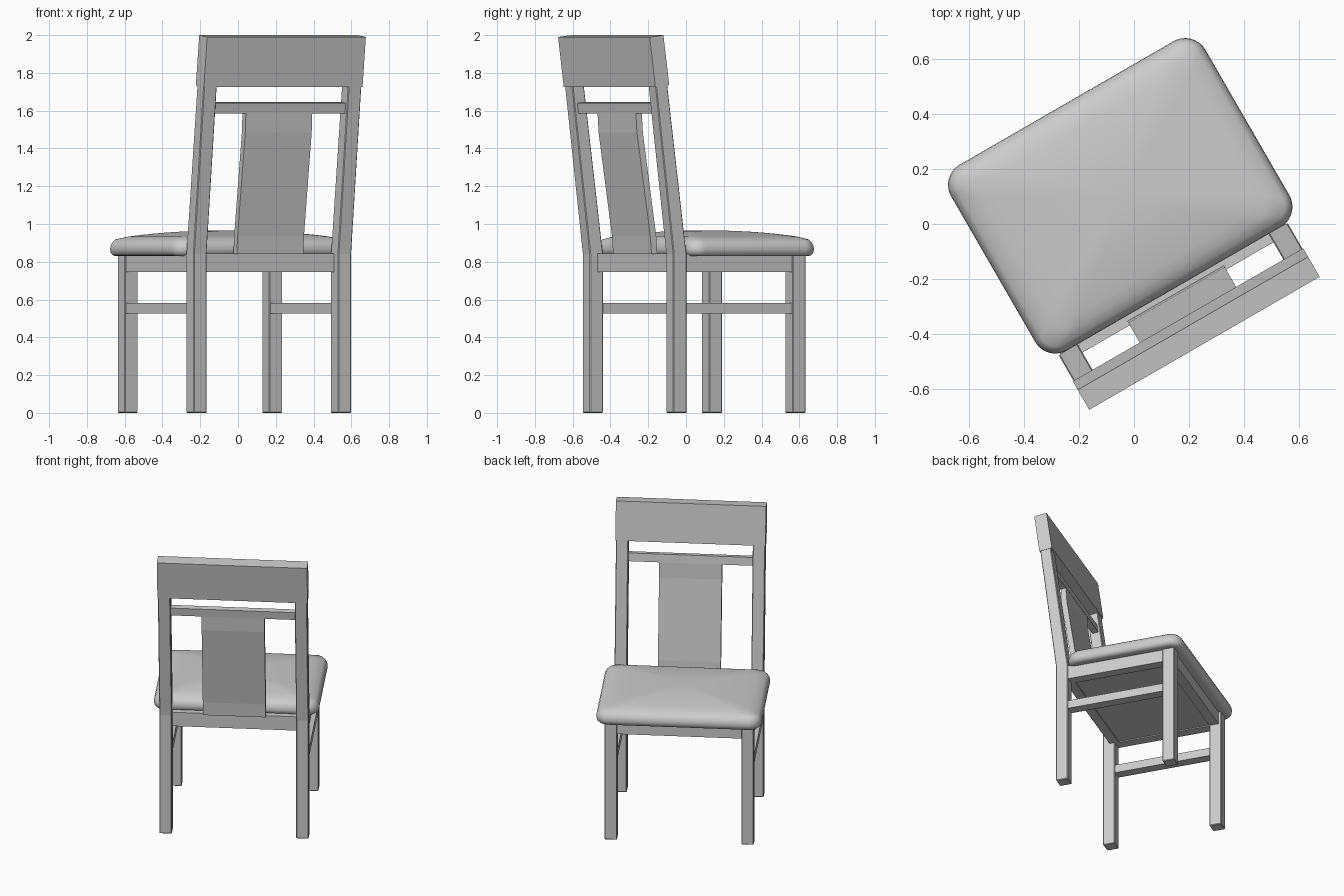
import bpy, bmesh
from math import radians, cos, sin, pi
from mathutils import Matrix

if "Cube" in bpy.data.objects:
    bpy.data.objects.remove(bpy.data.objects["Cube"])

# The chair is built square to the axes (back towards -y), then turned 30 degrees
TURN = Matrix.Rotation(radians(30), 4, 'Z') @ Matrix.Translation((0.005, 0, 0))


def finish(bm, name, bevel=0.0):
    bmesh.ops.recalc_face_normals(bm, faces=bm.faces)
    bm.transform(TURN)
    mesh = bpy.data.meshes.new(name)
    bm.to_mesh(mesh)
    bm.free()
    ob = bpy.data.objects.new(name, mesh)
    bpy.context.collection.objects.link(ob)
    if bevel:
        mod = ob.modifiers.new("edge_bevel", 'BEVEL')
        mod.width, mod.segments = bevel, 1
        mod.limit_method, mod.angle_limit = 'ANGLE', radians(40)
    return ob


def prism(name, x0, x1, profile, bevel=0.0):
    """Extrude a (y, z) side profile from x0 to x1."""
    bm = bmesh.new()
    a = [bm.verts.new((x0, y, z)) for y, z in profile]
    b = [bm.verts.new((x1, y, z)) for y, z in profile]
    n = len(profile)
    bm.faces.new(a)
    bm.faces.new(b[::-1])
    for i in range(n):
        j = (i + 1) % n
        bm.faces.new((a[i], b[i], b[j], a[j]))
    return finish(bm, name, bevel)


def box(name, x0, x1, y0, y1, z0, z1, bevel=0.0):
    return prism(name, x0, x1, [(y0, z0), (y1, z0), (y1, z1), (y0, z1)], bevel)


# Legs, side aprons and side stretchers, mirrored left and right
back_leg = [(-0.357, 0), (-0.277, 0), (-0.277, 0.84), (-0.396, 1.75),
            (-0.468, 1.75), (-0.357, 0.84)]
for side, s in (("left", -1), ("right", 1)):
    lo, hi = sorted((s * 0.402, s * 0.482))
    prism("back_leg_" + side, lo, hi, back_leg, 0.004)
    box("front_leg_" + side, lo, hi, 0.371, 0.451, 0, 0.835, 0.004)
    lo, hi = sorted((s * 0.408, s * 0.475))
    box("side_apron_" + side, lo, hi, -0.29, 0.38, 0.745, 0.84)
    box("side_stretcher_" + side, lo, hi, -0.29, 0.38, 0.525, 0.582)

# Front and back aprons and the panel under the seat
box("back_apron", -0.41, 0.41, -0.312, -0.25, 0.745, 0.843)
box("front_apron", -0.41, 0.41, 0.37, 0.435, 0.745, 0.84)
box("seat_panel", -0.41, 0.41, -0.26, 0.38, 0.752, 0.835)

# Head board, upper rail and bent back slat
prism("head_board", -0.485, 0.485, [(-0.470, 1.725), (-0.505, 1.99),
                                    (-0.421, 2.0), (-0.385, 1.735)])
prism("upper_rail", -0.41, 0.41, [(-0.428, 1.585), (-0.435, 1.64),
                                  (-0.397, 1.645), (-0.389, 1.59)])
spine = [(-0.313, 0.84), (-0.320, 0.935), (-0.402, 1.485), (-0.409, 1.60)]
prism("back_slat", -0.203, 0.203, [(y - 0.018, z) for y, z in spine]
      + [(y + 0.018, z) for y, z in reversed(spine)])


# Cushion: stacked rounded-rectangle rings with a domed top
def ring(bm, hx, hy, r, z, cx=0.003, cy=0.114, steps=10):
    verts = []
    for q, (sx, sy) in enumerate(((1, 1), (-1, 1), (-1, -1), (1, -1))):
        for k in range(steps + 1):
            t = (q + k / steps) * pi / 2
            verts.append(bm.verts.new((cx + sx * (hx - r) + r * cos(t),
                                       cy + sy * (hy - r) + r * sin(t), z)))
    return verts


HX, HY, R = 0.535, 0.391, 0.085
bm = bmesh.new()
rings = [ring(bm, HX - d, HY - d, R - d, z) for d, z in
         ((0.035, 0.830), (0.018, 0.833), (0.005, 0.845), (0, 0.865),
          (0.003, 0.885), (0.012, 0.903), (0.027, 0.918))]
for i in range(1, 10):
    f = 0.945 - 0.1 * i
    rings.append(ring(bm, HX * f, HY * f, R * f, 0.966 - 0.047 * f ** 2.2))
for a, b in zip(rings, rings[1:]):
    for i in range(len(a)):
        j = (i + 1) % len(a)
        bm.faces.new((a[i], a[j], b[j], b[i]))
bm.faces.new(rings[0][::-1])
bm.faces.new(rings[-1])
seat = finish(bm, "seat_cushion")
bpy.context.view_layer.objects.active = seat
seat.select_set(True)
bpy.ops.object.shade_smooth_by_angle(angle=radians(50))
